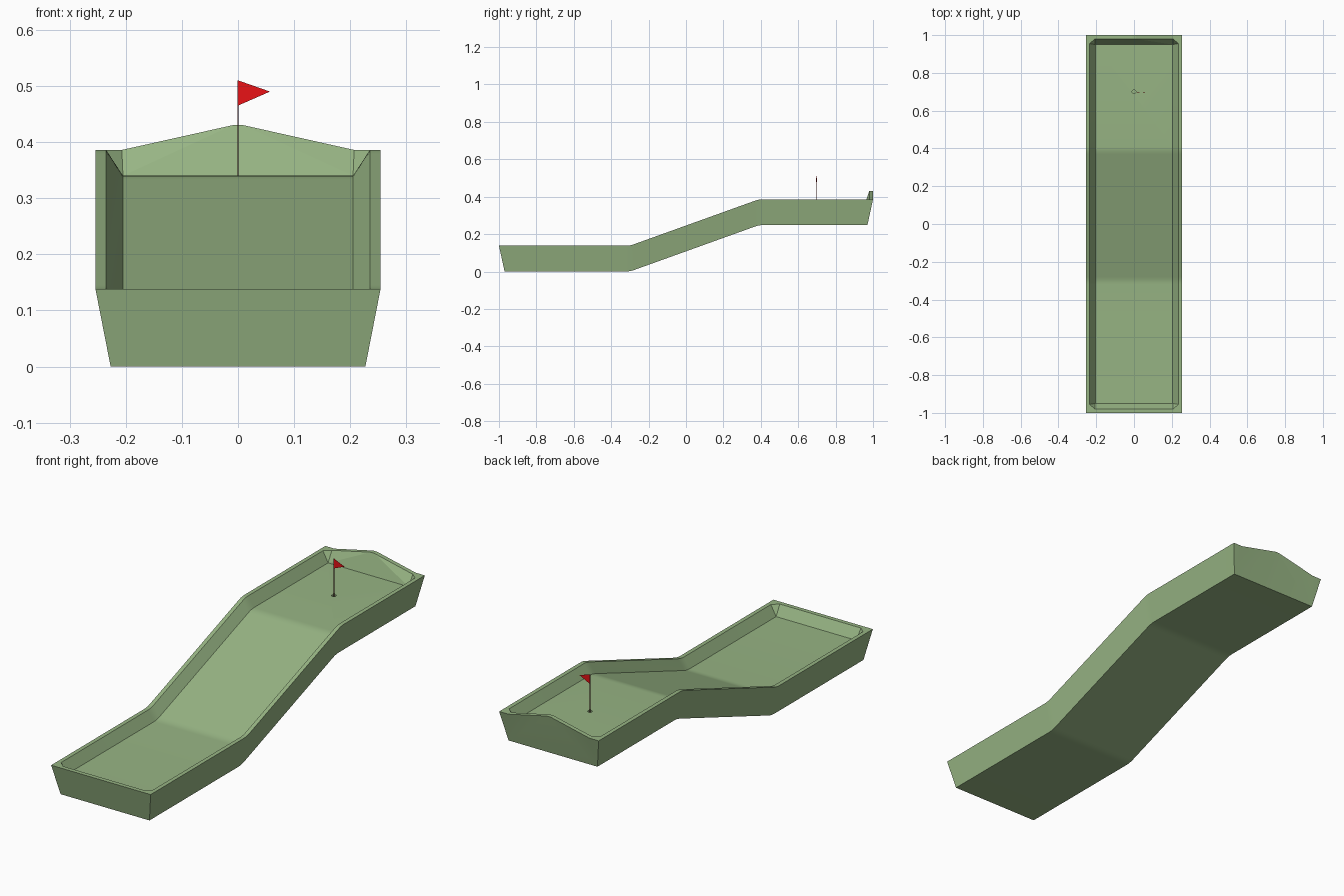
import bpy, bmesh, math

if "Cube" in bpy.data.objects:
    bpy.data.objects.remove(bpy.data.objects["Cube"])

def material(name, rgb):
    m = bpy.data.materials.new(name)
    m.diffuse_color = (*rgb, 1)
    m.use_nodes = True
    m.node_tree.nodes["Principled BSDF"].inputs["Base Color"].default_value = m.diffuse_color
    return m

green = material("green", (0.31, 0.46, 0.23))
red = material("red", (0.8, 0.006, 0.008))
brown = material("dark_red", (0.16, 0.02, 0.02))

def mesh_object(name, bm, mat):
    bmesh.ops.recalc_face_normals(bm, faces=bm.faces[:])
    me = bpy.data.meshes.new(name)
    bm.to_mesh(me)
    bm.free()
    ob = bpy.data.objects.new(name, me)
    me.materials.append(mat)
    bpy.context.collection.objects.link(ob)
    return ob

# height of the lane along y: flat, ramp with eased bends, flat
RISE, LOW, HIGH, EASE = 0.248, -0.32, 0.37, 0.04
SLOPE = RISE / (HIGH - LOW)

def lift(y):
    def ramp(t):
        if t <= 0:
            return 0
        return SLOPE * (t * t / (2 * EASE) if t < EASE else t - EASE / 2)
    return ramp(y - LOW) - ramp(y - HIGH)

# trough section: x, z, and y where that line stops at each end
half = [(-0.227, 0, 0.97), (-0.254, 0.138, 1.0), (-0.235, 0.138, 0.955), (-0.205, 0.092, 0.95)]
section = half + [(-x, z, e) for x, z, e in reversed(half)]
bends = [c + EASE * k / 3 for c in (LOW, HIGH) for k in range(4)]

bm = bmesh.new()
rings = []
for y in [None] + bends + ["end"]:
    ring = []
    for x, z, e in section:
        yy = -e if y is None else e if y == "end" else y
        ring.append(bm.verts.new((x, yy, z + lift(yy))))
    rings.append(ring)
for a, b in zip(rings, rings[1:]):
    for i in range(8):
        j = (i + 1) % 8
        bm.faces.new((a[i], a[j], b[j], b[i]))

# end walls with cut inner corners; the far one rises to a low peak
def end_wall(r, side, peak):
    z = r[1].co.z
    prof = [(-0.207, 0), (-0.01, peak), (0.01, peak), (0.207, 0)]
    o = [bm.verts.new((x, side, z + h)) for x, h in prof]
    c = [bm.verts.new((x, side * 0.98, z + h)) for x, h in prof]
    for base_l, base_r, edge_l, edge_r, p in ((r[0], r[7], r[1], r[6], o), (r[3], r[4], r[2], r[5], c)):
        bm.faces.new((base_l, edge_l, p[0]))
        bm.faces.new((base_l, p[0], p[1]))
        bm.faces.new((base_l, p[1], p[2], base_r))
        bm.faces.new((base_r, p[2], p[3]))
        bm.faces.new((base_r, p[3], edge_r))
    outer = [r[1]] + o + [r[6]]
    inner = [r[2]] + c + [r[5]]
    for i in range(5):
        bm.faces.new((outer[i], outer[i + 1], inner[i + 1], inner[i]))

end_wall(rings[0], -1, 0)
end_wall(rings[-1], 1, 0.044)
lane = mesh_object("lane", bm, green)

bpy.context.view_layer.objects.active = lane
lane.select_set(True)
bpy.ops.object.shade_smooth_by_angle(angle=math.radians(9))

def cylinder(name, radius, z0, z1, sides, mat):
    bpy.ops.mesh.primitive_cylinder_add(vertices=sides, radius=radius, depth=z1 - z0,
                                        location=(0, 0.7, (z0 + z1) / 2))
    ob = bpy.context.object
    ob.name = name
    ob.data.materials.append(mat)
    return ob

# hole in the upper green
cutter = cylinder("hole_cutter", 0.01, 0.31, 0.36, 16, green)
cutter.hide_render = True
cutter.display_type = 'WIRE'
cut = lane.modifiers.new("hole", 'BOOLEAN')
cut.operation = 'DIFFERENCE'
cut.object = cutter
bpy.context.view_layer.objects.active = lane
bpy.ops.object.modifier_apply(modifier=cut.name)
bpy.data.objects.remove(cutter)

# flag pole and pennant
cylinder("flag_pole", 0.0012, 0.31, 0.51, 8, brown)
bm = bmesh.new()
tri = [(0, 0.7, 0.51), (0.057, 0.695, 0.49), (0, 0.7, 0.465)]
face = bm.faces.new([bm.verts.new(p) for p in tri])
ext = bmesh.ops.extrude_face_region(bm, geom=[face], use_keep_orig=True)
for v in ext["geom"]:
    if isinstance(v, bmesh.types.BMVert):
        v.co.y -= 0.001
mesh_object("pennant", bm, red)
